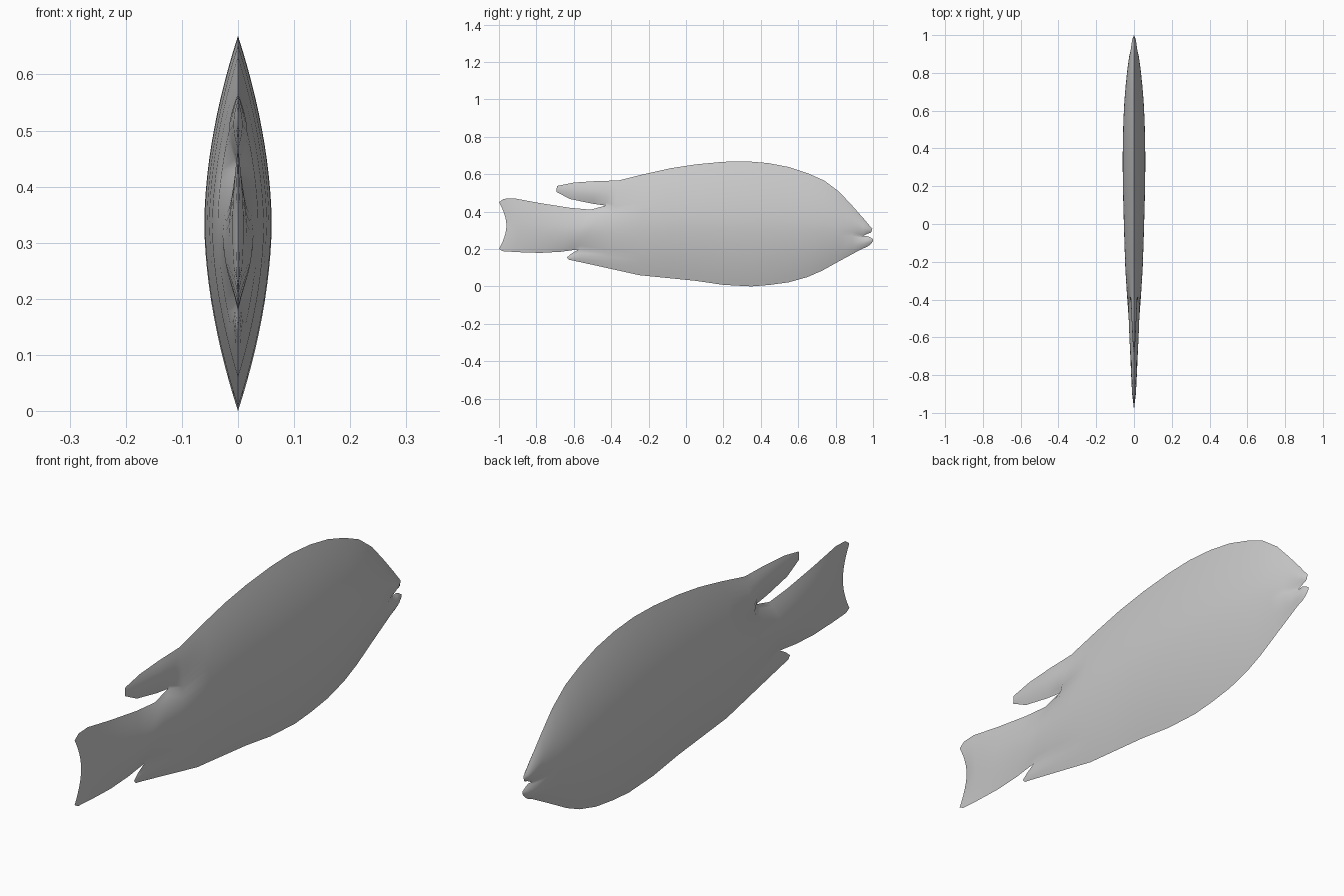
import bpy, bmesh, math

cube = bpy.data.objects.get("Cube")
if cube:
    bpy.data.objects.remove(cube, do_unlink=True)

skin = bpy.data.materials.new("pale grey")
skin.use_nodes = True
GREY = (0.6, 0.6, 0.6, 1)
skin.diffuse_color = GREY
skin.node_tree.nodes["Principled BSDF"].inputs["Base Color"].default_value = GREY


def lens(rows, low, high, width, hollow=0.0):
    """Half of a lens-shaped section between two (y, z) outline points."""
    points = []
    for i in range(rows + 1):
        t = i / rows
        bow = 1 - abs(2 * t - 1) ** 1.8
        points.append((width * bow,
                       low[0] + (high[0] - low[0]) * t + hollow * bow,
                       low[1] + (high[1] - low[1]) * t))
    return points


def loft(bm, sections):
    """Skin a run of sections, ordered from tail to head."""
    grid = [[bm.verts.new(p) for p in s] for s in sections]
    for a, b in zip(grid, grid[1:]):
        for i in range(len(a) - 1):
            bm.faces.new((a[i], b[i], b[i + 1], a[i + 1]))


bm = bmesh.new()

# Sections where the body divides into fins and lips
anal_root = lens(4, (-.53, .122), (-.575, .197), .008)
tail_root = lens(12, (-.575, .197), (-.43, .432), .028)
dorsal_root = lens(8, (-.43, .432), (-.4, .565), .016)
lower_lip_root = lens(10, (.94, .2), (.945, .268), .013)
upper_lip_root = lens(14, (.945, .268), (.95, .362), .014)

# Body: y and z of the belly, y and z of the back, half width
stations = [
    (-.43, .1, -.36, .566, .036), (-.25, .06, -.22, .601, .046),
    (-.1, .045, -.08, .632, .051), (.05, .03, .05, .652, .055),
    (.2, .008, .2, .666, .059), (.35, 0, .32, .669, .06),
    (.45, .008, .44, .659, .059), (.55, .022, .55, .638, .056),
    (.65, .05, .65, .605, .051), (.73, .085, .74, .565, .044),
    (.82, .135, .82, .505, .035), (.89, .173, .89, .43, .025)]
body = [lens(24, (yb, zb), (yt, zt), w) for yb, zb, yt, zt, w in stations]
loft(bm, [anal_root + tail_root[1:] + dorsal_root[1:]] + body
     + [lower_lip_root + upper_lip_root[1:]])

# Tail fin with a hollow trailing edge
loft(bm, [
    lens(12, (-1, .2), (-1, .45), 0, .04),
    lens(12, (-.98, .188), (-.975, .468), .004, .03),
    lens(12, (-.9, .183), (-.92, .471), .01, .01),
    lens(12, (-.78, .179), (-.78, .445), .016),
    lens(12, (-.67, .185), (-.62, .42), .022),
    lens(12, (-.61, .193), (-.51, .41), .026),
    tail_root])

# Dorsal fin lobe
loft(bm, [
    lens(8, (-.693, .505), (-.69, .537), 0),
    lens(8, (-.62, .467), (-.6, .555), .008),
    lens(8, (-.5, .442), (-.48, .563), .013),
    dorsal_root])

# Anal fin lobe
loft(bm, [
    lens(4, (-.625, .142), (-.637, .155), 0),
    lens(4, (-.59, .135), (-.61, .177), .005),
    anal_root])

# Lips either side of the mouth notch
loft(bm, [
    upper_lip_root,
    lens(14, (.97, .281), (.98, .326), .01),
    lens(14, (.99, .288), (.996, .308), 0)])
loft(bm, [
    lower_lip_root,
    lens(10, (.965, .21), (.965, .27), .01),
    lens(10, (.985, .223), (.982, .264), .007),
    lens(10, (1, .241), (1, .253), 0)])

# Other side of the fish, welded along the outline
bmesh.ops.mirror(bm, geom=bm.verts[:] + bm.edges[:] + bm.faces[:],
                 axis='X', merge_dist=0.0001)
bmesh.ops.remove_doubles(bm, verts=bm.verts[:], dist=0.0001)
bmesh.ops.recalc_face_normals(bm, faces=bm.faces[:])

mesh = bpy.data.meshes.new("fish_body")
bm.to_mesh(mesh)
bm.free()
mesh.materials.append(skin)
fish = bpy.data.objects.new("fish_body", mesh)
bpy.context.collection.objects.link(fish)
bpy.ops.object.select_all(action='DESELECT')
fish.select_set(True)
bpy.context.view_layer.objects.active = fish
bpy.ops.object.shade_smooth_by_angle(angle=math.radians(30))
